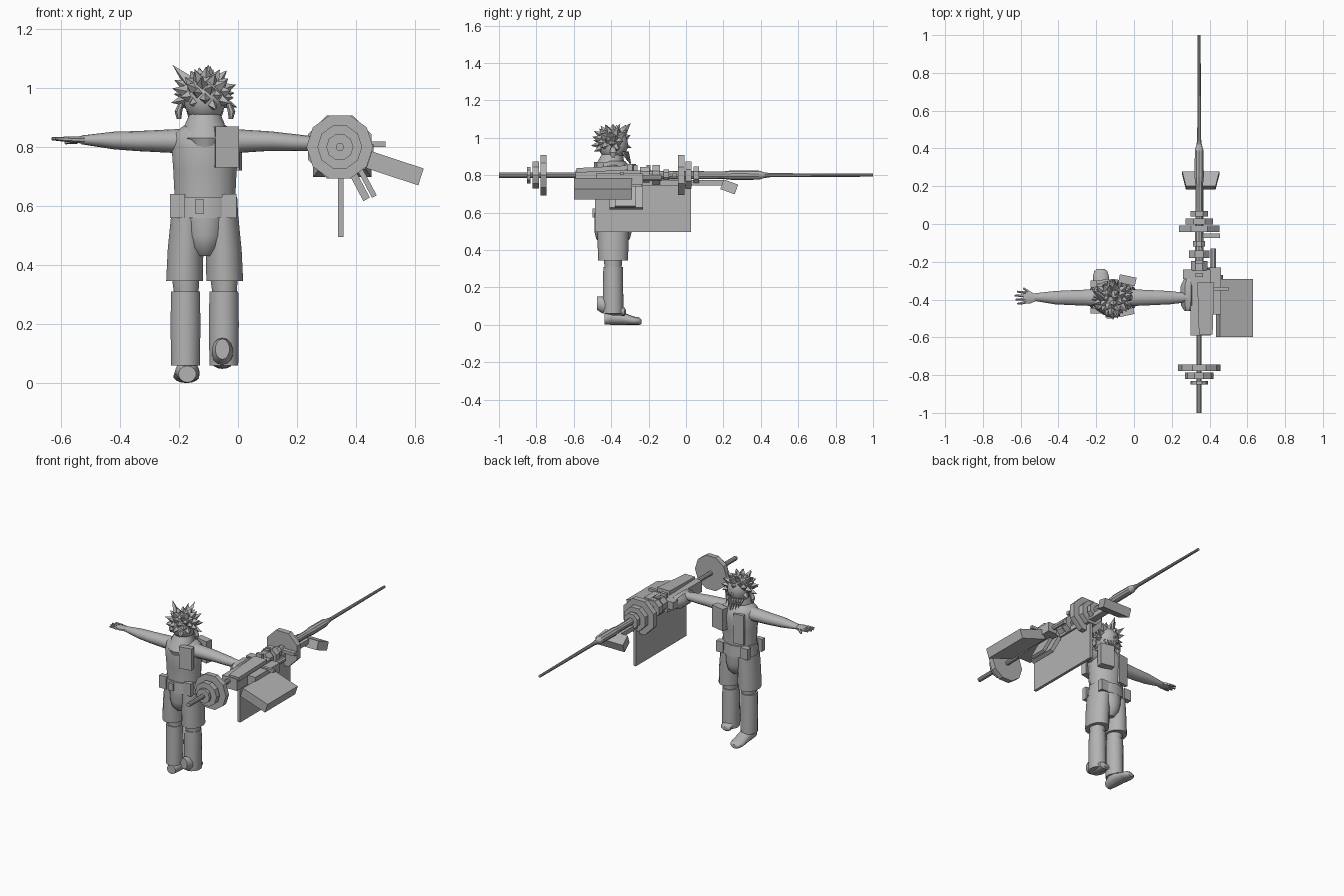
import bpy, bmesh, math, random
from mathutils import Vector, Matrix

if "Cube" in bpy.data.objects:
    bpy.data.objects.remove(bpy.data.objects["Cube"])

random.seed(4)
grey = bpy.data.materials.new("plain_grey")
grey.diffuse_color = (0.45, 0.45, 0.45, 1)
grey.use_nodes = True
grey.node_tree.nodes["Principled BSDF"].inputs["Base Color"].default_value = grey.diffuse_color
AX = {'x': (1, 2, 0), 'y': (0, 2, 1), 'z': (0, 1, 2)}


def finish(name, bm, smooth=False):
    bmesh.ops.recalc_face_normals(bm, faces=bm.faces)
    me = bpy.data.meshes.new(name)
    bm.to_mesh(me)
    bm.free()
    me.materials.append(grey)
    ob = bpy.data.objects.new(name, me)
    bpy.context.collection.objects.link(ob)
    if smooth:
        bpy.ops.object.select_all(action='DESELECT')
        ob.select_set(True)
        bpy.context.view_layer.objects.active = ob
        bpy.ops.object.shade_smooth_by_angle(angle=math.radians(40))
    return ob


def loft(name, axis, rings, n=14, smooth=True, turn=0.5, bm=None):
    """Rings are (position along axis, centre u, centre v, radius u, radius v)."""
    own = bm is None
    bm = bm or bmesh.new()
    u, v, w = AX[axis]
    loops = []
    for t, cu, cv, ru, rv in rings:
        loop = []
        for i in range(n):
            a = 2 * math.pi * (i + turn) / n
            co = [0, 0, 0]
            co[u], co[v], co[w] = cu + ru * math.cos(a), cv + rv * math.sin(a), t
            loop.append(bm.verts.new(co))
        loops.append(loop)
    for a, b in zip(loops, loops[1:]):
        for i in range(n):
            j = (i + 1) % n
            bm.faces.new((a[i], a[j], b[j], b[i]))
    bm.faces.new(loops[0])
    bm.faces.new(loops[-1])
    return finish(name, bm, smooth) if own else None


def box(name, lo, hi, rx=0, ry=0, rz=0, taper=1):
    """Box between two corners, turned about its centre; taper widens x toward +y."""
    lo, hi = Vector(lo), Vector(hi)
    c, s = (lo + hi) / 2, hi - lo
    bm = bmesh.new()
    bmesh.ops.create_cube(bm, size=1)
    rot = Matrix.Rotation(math.radians(rz), 3, 'Z') @ Matrix.Rotation(math.radians(ry), 3, 'Y') \
        @ Matrix.Rotation(math.radians(rx), 3, 'X')
    for v in bm.verts:
        if v.co.y < 0:
            v.co.x *= taper
        v.co = c + rot @ Vector((v.co.x * s.x, v.co.y * s.y, v.co.z * s.z))
    return finish(name, bm)


def cone(bm, base, tip, r, n=4, r2=0.0):
    d = Vector(tip) - Vector(base)
    m = Matrix.Translation((Vector(base) + Vector(tip)) / 2) @ d.to_track_quat('Z', 'Y').to_matrix().to_4x4()
    bmesh.ops.create_cone(bm, cap_ends=True, segments=n, radius1=r, radius2=r2, depth=d.length, matrix=m)


CX, CY = -0.112, -0.39

# ---- figure: torso, neck, belt, hips ----
loft("torso", 'z', [(0.55, CX, CY, .108, .09), (0.64, CX, CY, .106, .088), (0.72, CX, CY, .11, .092),
                    (0.80, CX, CY, .116, .1), (0.845, CX, CY, .11, .09), (0.875, CX, CY, .07, .065)])
loft("neck_and_collar", 'z', [(0.80, CX, CY - .03, .055, .07), (0.83, CX, CY - .03, .076, .078),
                              (0.88, CX, CY - .01, .068, .068), (0.93, CX, CY, .045, .05)])
loft("belt", 'z', [(0.56, CX, CY, .116, .1), (0.63, CX, CY, .112, .096)], smooth=True)
box("belt_buckle", (-.145, -.50, .575), (-.115, -.475, .622))
for x in (-.205, -.03):
    box("belt_pouch", (x - .025, -.475, .56), (x + .025, -.445, .64))
    box("front_belt_pouch", (x - .025, -.335, .56), (x + .025, -.30, .63))
box("shoulder_pad_back", (-.08, -.485, .73), (.0, -.45, .87), rz=12)
box("shoulder_pad_front", (-.08, -.32, .72), (.01, -.275, .86), rz=-12)
box("vest_panel", (-.20, -.315, .65), (-.13, -.295, .84), rz=8)
loft("loincloth", 'z', [(0.43, CX, CY, .035, .06), (0.46, CX, CY, .06, .09),
                        (0.50, CX, CY, .075, .1), (0.56, CX, CY, .085, .1)])

# ---- legs ----
for side, x in (("left", -.178), ("right", -.048)):
    s = -1 if side == "left" else 1
    loft(side + "_shorts", 'z', [(0.345, x + s * .003, CY, .064, .08), (0.45, x, CY, .062, .083),
                                 (0.56, x + s * -.005, CY, .056, .085)])
    loft(side + "_knee", 'z', [(0.30, x + .003, CY, .042, .045), (0.36, x, CY, .048, .05)])
    loft(side + "_trouser_leg", 'z', [(0.06, x, CY, .05, .056), (0.2, x, CY, .052, .054),
                                      (0.31, x, CY, .05, .052)])
loft("standing_shoe", 'y', [(-.435, -.172, .03, .03, .028), (-.40, -.172, .04, .04, .04),
                            (-.34, -.172, .034, .042, .034), (-.28, -.175, .022, .044, .022),
                            (-.25, -.176, .02, .036, .02), (-.238, -.176, .016, .02, .012)])
loft("raised_shoe", 'y', [(-.475, -.053, .115, .024, .035), (-.45, -.053, .108, .036, .045),
                          (-.39, -.053, .09, .038, .04), (-.33, -.053, .07, .036, .022),
                          (-.32, -.053, .068, .02, .012)])

# ---- arms and hands ----
loft("left_arm", 'x', [(-.16, CY, .82, .05, .042), (-.22, CY, .82, .045, .04), (-.34, CY, .82, .04, .034),
                       (-.42, CY, .822, .036, .03), (-.53, CY + .003, .824, .02, .015)])
loft("right_arm", 'x', [(-.05, CY, .82, .05, .042), (.0, CY, .82, .045, .04), (.11, CY, .82, .04, .033),
                        (.19, CY, .815, .036, .029), (.29, CY, .81, .024, .022)])
loft("left_palm", 'x', [(-.52, CY, .824, .02, .014), (-.55, CY, .825, .034, .012), (-.585, CY, .826, .032, .009)], n=8)
bm = bmesh.new()
for i, tip in enumerate((-.618, -.628, -.632, -.62)):
    y = CY - .026 + i * .0175
    cone(bm, (-.575, y, .826), (tip, y + (i - 1.5) * .004, .828), .0095, 6, .005)
cone(bm, (-.545, CY + .02, .822), (-.585, CY + .05, .815), .011, 6, .006)
finish("left_fingers", bm)
loft("gripping_hand", 'y', [(-.46, .285, .79, .02, .03), (-.43, .285, .79, .04, .045),
                            (-.33, .285, .79, .042, .045), (-.285, .29, .79, .025, .03)], n=8)

# ---- head, hair, ears ----
bm = bmesh.new()
bmesh.ops.create_icosphere(bm, subdivisions=3, radius=1,
                           matrix=Matrix.Translation((CX, CY, .965)) @ Matrix.Diagonal((.072, .08, .085, 1)))
finish("head", bm, True)
bm = bmesh.new()
cone(bm, (CX, CY + .065, .96), (CX, CY + .1, .945), .014, 4)
finish("nose", bm)
bm = bmesh.new()
hc = Vector((CX, CY, .975))
for i in range(46):
    z = 1 - 1.45 * (i + .5) / 46
    a = i * 2.39996
    r = math.sqrt(1 - z * z)
    d = Vector((r * math.cos(a), r * math.sin(a), z))
    if d.y > .6 and z < .35:
        continue
    cone(bm, hc + d * .06, hc + d * random.uniform(.096, .122), .026, 4)
cone(bm, hc + Vector((-.05, .0, .04)), (-.222, CY + .04, 1.078), .025, 4)
cone(bm, hc + Vector((.0, .05, .05)), (-.10, -.295, 1.08), .025, 4)
finish("spiky_hair", bm)
bm = bmesh.new()
for i in range(9):
    x = CX + (i - 4) * .014
    y = CY + .075 - abs(i - 4) * .006
    cone(bm, (x, y, .925), (x + random.uniform(-.01, .01), y + .025, .845 + abs(i - 4) * .008), .009, 5)
finish("beard_strands", bm)
for s in (-1, 1):
    loft("ear", 'z', [(.895, CX + s * .088, CY, .008, .01), (.92, CX + s * .09, CY, .014, .02),
                      (.95, CX + s * .08, CY, .01, .012)], n=8)

# ---- weapon: barrel and shaft ----
GX, GZ = .345, .80


def tube(name, stations, n=8, x=GX, z=GZ, turn=.5):
    return loft(name, 'y', [(y, x, z, r, r) for y, r in stations], n=n, smooth=False, turn=turn)


tube("rear_shaft", [(-1, .014), (-.55, .014)], 10)
tube("long_barrel", [(-.2, .024), (.2, .02), (.25, .026), (.39, .024), (.42, .015), (.45, .011), (1, .008)], 10)
# stepped discs
for y0, y1, r in ((-.777, -.745, .113), (-.82, -.787, .076), (-.85, -.832, .046)):
    tube("rear_disc", [(y0, r), (y1, r)], 10, turn=0)
for y0, y1, r in ((-.043, -.008, .116), (-.003, .03, .078), (.04, .07, .05)):
    tube("front_disc", [(y0, r), (y1, r)], 8)
for y0, y1, r in ((-.245, -.195, .048), (-.18, -.14, .058), (-.12, -.09, .034)):
    tube("barrel_collar", [(y0, r), (y1, r)], 8)
tube("side_tube", [(-.30, .016), (-.13, .016)], 8, .42, .785)

# ---- weapon: receiver and rails ----
box("receiver", (.30, -.59, .75), (.405, -.24, .825))
box("receiver_cover", (.335, -.585, .82), (.425, -.31, .845), rx=3, taper=.8)
box("side_plate", (.40, -.48, .75), (.46, -.23, .81))
box("rear_grip_block", (.26, -.29, .775), (.34, -.24, .825))
box("lower_rail", (.325, -.24, .745), (.368, .20, .775))
box("sight_bar", (.35, -.075, .79), (.455, -.05, .81))
box("bolt_handle", (.40, -.353, .80), (.50, -.333, .818))
for y in (-.16, -.2, -.27):
    box("top_lug", (.325, y - .01, .82), (.365, y + .01, .855))

# ---- weapon: plates, ammunition box, magazine, front block ----
box("hanging_plate", (.339, -.487, .495), (.357, .026, .755))
box("ammunition_box", (.44, -.598, .6975), (.625, -.29, .7575), ry=18.3)
box("magazine", (.393, -.41, .615), (.418, -.23, .745), ry=-28)
box("magazine_guard", (.425, -.38, .625), (.443, -.27, .745), ry=-28)
box("front_block", (.255, .19, .71), (.452, .272, .765), rx=-20, taper=.8)
